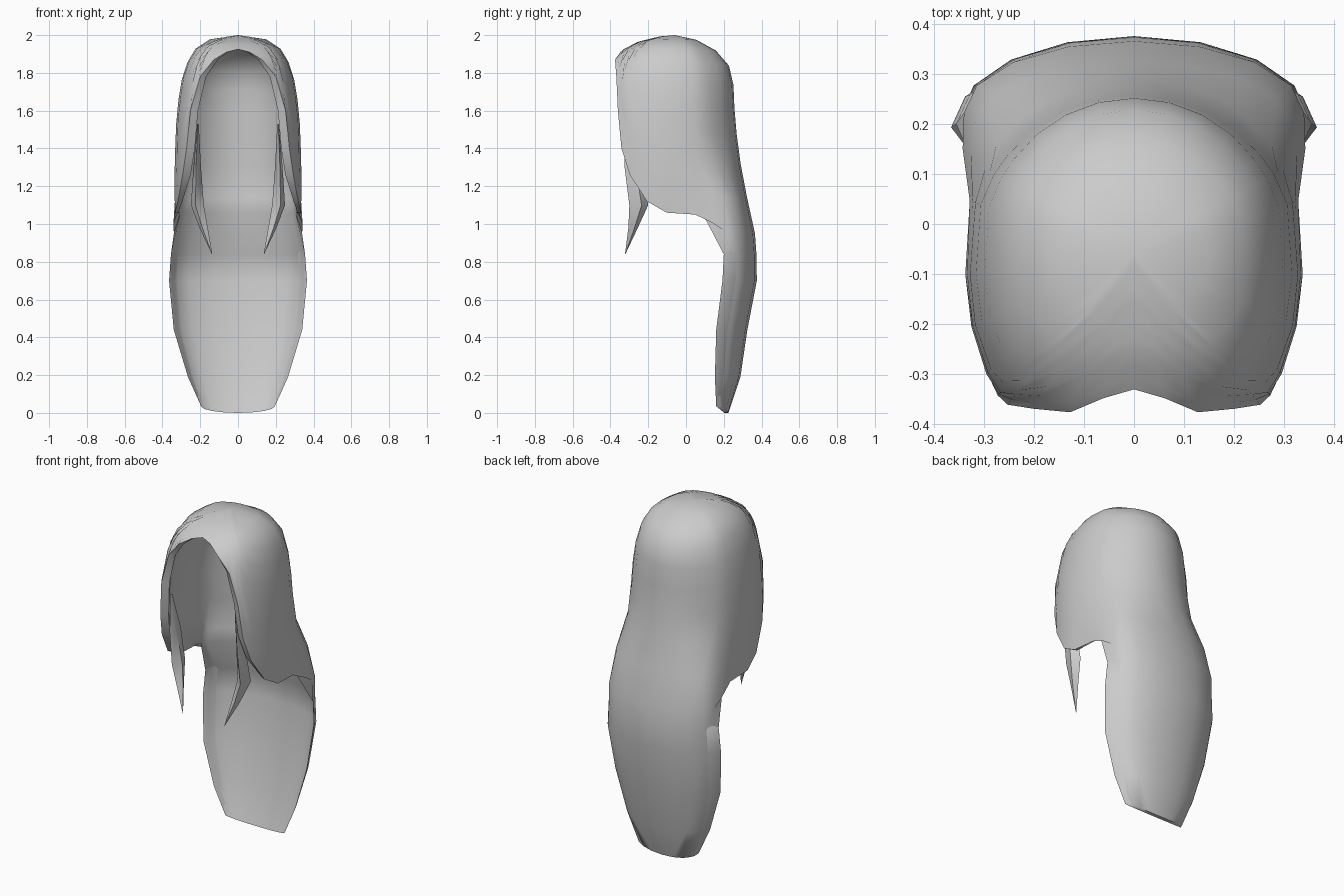
import bpy, bmesh, math

if "Cube" in bpy.data.objects:
    bpy.data.objects.remove(bpy.data.objects["Cube"])

mat = bpy.data.materials.new("plain grey")
mat.diffuse_color = (0.6, 0.6, 0.6, 1)
mat.use_nodes = True
mat.node_tree.nodes["Principled BSDF"].inputs["Base Color"].default_value = mat.diffuse_color


def finish(name, bm, angle):
    bmesh.ops.remove_doubles(bm, verts=bm.verts, dist=0.0005)
    bmesh.ops.recalc_face_normals(bm, faces=bm.faces)
    me = bpy.data.meshes.new(name)
    bm.to_mesh(me)
    bm.free()
    me.materials.append(mat)
    ob = bpy.data.objects.new(name, me)
    bpy.context.collection.objects.link(ob)
    bpy.ops.object.select_all(action='DESELECT')
    ob.select_set(True)
    bpy.context.view_layer.objects.active = ob
    bpy.ops.object.shade_smooth_by_angle(angle=math.radians(angle))
    return ob


def lookup(table, z):
    """Interpolate a table sorted by falling z."""
    for a, b in zip(table, table[1:]):
        if z >= b[0]:
            f = (a[0] - z) / (a[0] - b[0])
            return [p + (q - p) * f for p, q in zip(a[1:], b[1:])]
    return table[-1][1:]


def clamp(v):
    return max(0.0, min(1.0, v))


# cap sections: z, half width, front y, back y
CAP = [(2.0, 0, -.06, -.06), (1.993, .1, -.14, 0), (1.965, .19, -.255, .085),
       (1.925, .228, -.33, .15), (1.88, .258, -.395, .205), (1.8, .292, -.43, .248),
       (1.72, .305, -.445, .252), (1.6, .325, -.467, .257), (1.4, .333, -.468, .275),
       (1.2, .338, -.44, .31), (0.95, .35, -.42, .365)]
# back fall sections: z, half width, edge y, back y
FALL = [(0.84, .355, .222, .373), (0.7, .365, .215, .375), (0.44, .34, .182, .325),
        (0.19, .265, .175, .288), (0.035, .195, .182, .225)]
# hem of the cap: angle from the front, lowest z
HEM = [(0, 1.925), (12, 1.91), (22, 1.87), (33, 1.78), (40, 1.6), (44, 1.4),
       (51, 1.26), (66, 1.12), (83, 1.06), (108, 1.05), (120, 1.0), (128, .95),
       (141, .95), (154, .95), (167, .95), (180, .95)]
ROWS, FIRST, YC = 9, 11, -.06


def fall_angle(i):
    return math.radians(90 * (len(HEM) - 1 - i) / (len(HEM) - 1 - FIRST))


def cap_point(i, z):
    """Rounded section; the lower rear eases into the section of the fall."""
    deg = HEM[i][0]
    w, front, back = lookup(CAP, z)
    s, c = math.sin(math.radians(deg)), math.cos(math.radians(deg))
    d = max((YC - front) if c > 0 else (back - YC), 1e-5)
    w = max(w, 1e-5)
    n = 2.5 if c > 0 else 2.0 + .5 * clamp((125 - deg) / 35)
    r = (abs(s / w) ** n + abs(c / d) ** n) ** (-1 / n)
    x, y = r * s, YC - r * c
    if i >= FIRST - 1:
        f = clamp((1.4 - z) / .4)
        f = f * f * (3 - 2 * f)
        a = fall_angle(i)
        tx, ty = w * .97 * math.sin(a), .222 + (back - .222) * math.cos(a)
        if i < FIRST:
            tx, ty = .342, .15
        x, y = x + (tx - x) * f, y + (ty - y) * f
    return x, y, z


def column(i, inner):
    """One strip of points from the crown to the hem or the tip of the fall."""
    deg, end = HEM[i]
    pts = []
    for j in range(ROWS + 1):
        t = j / ROWS
        x, y, z = cap_point(i, 2 - (2 - end) * t ** 1.7)
        if inner:
            fore = t * t * clamp((75 - deg) / 30)
            rear = t * t if i >= FIRST - 1 else 0
            x0 = x * .9
            x *= .92 - .08 * fore
            y = YC + (y - YC) * (.91 + .03 * fore)
            # the lining closes in on the neck at the rear
            x += (x0 - x) * rear
            y += (.25 - .17 * (x0 / .31) ** 2 - y) * rear
            z -= .045 * (1 - t)
            if deg > 100:
                z = max(z, 1.06)
        elif j == ROWS and 55 < deg < 115:
            x *= .97    # hem turns in slightly
        pts.append((x, y, z))
    if i >= FIRST:
        a = fall_angle(i)
        for z, w, edge, back in FALL:
            x, y = w * math.sin(a), edge + (back - edge) * math.cos(a)
            if z < .1:
                z -= .035 * math.cos(a)
            pts.append((x, y - .022, z) if inner else (x * .95, y, z))
    return pts


# cap and back fall as one thick shell, both halves
bm = bmesh.new()
for side in (1, -1):
    layers = []
    for inner in (False, True):
        grid = [[bm.verts.new((side * x, y, z)) for x, y, z in column(i, inner)]
                for i in range(len(HEM))]
        for a, b in zip(grid, grid[1:]):
            for j in range(min(len(a), len(b)) - 1):
                bm.faces.new((a[j], a[j + 1], b[j + 1], b[j]))
        # open border: hem, side of the fall, then its tip
        border = [g[ROWS] for g in grid[:FIRST]] + grid[FIRST][ROWS:] + [g[-1] for g in grid[FIRST + 1:]]
        layers.append(border)
    out, inn = layers
    for k in range(len(out) - 1):
        bm.faces.new((out[k], out[k + 1], inn[k + 1], inn[k]))
finish("hair_cap_and_back_fall", bm, 60)

# pointed front locks: z, centre x, centre y, half width, half depth
LOCK = [(1.53, .212, -.325, .004, .008), (1.3, .216, -.28, .02, .045),
        (1.1, .215, -.25, .034, .05), (.98, .182, -.28, .022, .025),
        (.84, .137, -.322, .001, .001)]
for side, label in ((1, "right"), (-1, "left")):
    bm = bmesh.new()
    rings = []
    for z, cx, cy, hx, hy in LOCK:
        rings.append([bm.verts.new((side * (cx + dx * hx), cy + dy * hy, z))
                      for dx, dy in ((-1, -.3), (.3, -1), (1, .3), (-.2, 1))])
    for a, b in zip(rings, rings[1:]):
        for k in range(4):
            bm.faces.new((a[k], a[(k + 1) % 4], b[(k + 1) % 4], b[k]))
    bm.faces.new(rings[0])
    bm.faces.new(rings[-1])
    finish("front_lock_" + label, bm, 60)
